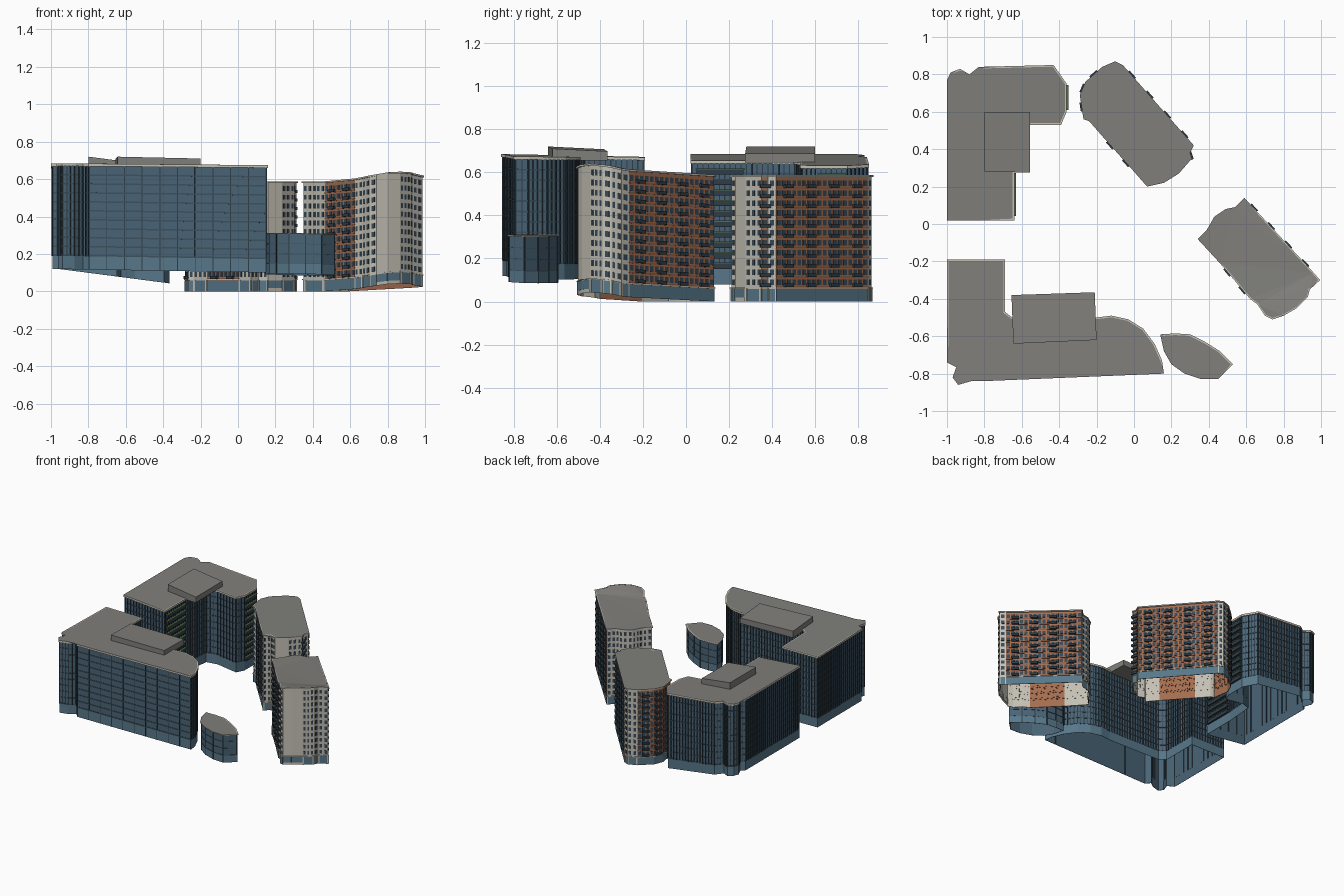
import bpy, bmesh
from mathutils import Vector

if "Cube" in bpy.data.objects:
    bpy.data.objects.remove(bpy.data.objects["Cube"])


def material(name, hexcode):
    m = bpy.data.materials.new(name)
    rgb = [(int(hexcode[i:i + 2], 16) / 255) ** 2.2 for i in (0, 2, 4)]
    m.diffuse_color = (*rgb, 1)
    m.use_nodes = True
    m.node_tree.nodes["Principled BSDF"].inputs["Base Color"].default_value = m.diffuse_color
    return m


GLASS = material("glass", "4b6475")
PODIUM = material("podium_glass", "587789")
FRAME = material("dark_frame", "333f48")
BAND = material("floor_band", "3f525f")
ROOF = material("roof_grey", "7f7e7a")
CREAM = material("cream", "c2beb2")
BRICK = material("brick", "a26c50")
LEDGE = material("brick_ledge", "8a5a43")
WINDOW = material("window", "3a4a57")
GREEN = material("green_trim", "56704a")


def make(name, verts, faces, mats, idx=None):
    me = bpy.data.meshes.new(name)
    me.from_pydata(verts, [], faces)
    for m in mats:
        me.materials.append(m)
    if idx:
        me.polygons.foreach_set("material_index", idx)
    ob = bpy.data.objects.new(name, me)
    bpy.context.collection.objects.link(ob)
    return ob


def normal(a, b):
    d = (b - a).normalized()
    return Vector((d.y, -d.x))


def offset(pts, d):
    out = []
    for i, p in enumerate(pts):
        n1, n2 = normal(pts[i - 1], p), normal(p, pts[(i + 1) % len(pts)])
        out.append(p + (n1 + n2) * d / max(1 + n1.dot(n2), 0.5))
    return out


class Building:
    """Outline plus bottom and top height functions; t runs 0..1 up the wall."""

    def __init__(self, name, pts, zb, zt, inset):
        self.name, self.zb, self.zt = name, zb, zt
        self.edge_pts = [Vector(p) for p in pts]
        self.pts = offset(self.edge_pts, -inset)
        self.n = len(pts)

    def z(self, p, t):
        b = self.zb(p.x, p.y)
        return b + t * (self.zt(p.x, p.y) - b)

    def walls(self, mats, idx):
        n = self.n
        v = [(p.x, p.y, self.z(p, t)) for t in (0, 1) for p in self.pts]
        f = [(i, (i + 1) % n, (i + 1) % n + n, i + n) for i in range(n)]
        make(self.name + "_walls", v, f, mats, idx)

    def roof(self):
        bm = bmesh.new()
        f = bm.faces.new([bm.verts.new((p.x, p.y, self.z(p, 1))) for p in self.edge_pts])
        bmesh.ops.triangulate(bm, faces=[f])
        ob = make(self.name + "_roof", [], [], [ROOF])
        bm.to_mesh(ob.data)
        bm.free()

    def rings(self, part, spans, out, mat):
        # closed horizontal belts running round the outline
        v, f, n = [], [], self.n
        outer = offset(self.pts, out)
        for t0, t1 in spans:
            k = len(v)
            for loop, t in ((self.pts, t0), (outer, t0), (outer, t1), (self.pts, t1)):
                v += [(q.x, q.y, self.z(p, t)) for p, q in zip(self.pts, loop)]
            for i in range(n):
                j = (i + 1) % n
                f += [(k + r * n + i, k + r * n + j, k + r * n + n + j, k + r * n + n + i) for r in range(3)]
        make(self.name + "_" + part, v, f, [mat])

    def boxes(self, part, items, mat):
        # items: edge index, s0, s1, t0, t1, depth
        v, f = [], []
        for e, s0, s1, t0, t1, d in items:
            a, b = self.pts[e], self.pts[(e + 1) % self.n]
            nn = normal(a, b)
            k = len(v)
            for t in (t0, t1):
                for s, o in ((s0, -0.001), (s1, -0.001), (s1, d), (s0, d)):
                    p = a.lerp(b, s) + nn * o
                    v.append((p.x, p.y, self.z(a, t) * (1 - s) + self.z(b, t) * s))
            f += [tuple(k + c for c in q) for q in
                  ((0, 1, 2, 3), (7, 6, 5, 4), (3, 2, 6, 7), (0, 3, 7, 4), (2, 1, 5, 6))]
        make(self.name + "_" + part, v, f, [mat])

    def length(self, e):
        return (self.pts[(e + 1) % self.n] - self.pts[e]).length


def office(name, pts, zb, zt, floors, base, pitch, plain=(), green=()):
    b = Building(name, pts, zb, zt, 0.009)
    b.walls([GLASS], None)
    b.roof()
    b.rings("cornice", [(0.975, 1)], 0.009, CREAM)
    b.rings("podium", [(0, base)], 0.002, PODIUM)
    step = (0.97 - base) / floors
    b.rings("floor_bands", [(base + i * step, base + i * step + 0.014) for i in range(floors)], 0.003, BAND)
    # vertical mullions
    fins = []
    for e in range(b.n):
        L = b.length(e)
        wide = 4 if e in plain else 1
        c = max(1, round(L / (pitch * wide)))
        w = 0.0025 / L
        fins += [(e, max(0, i / c - w), min(1, i / c + w), base if e not in plain else 0,
                  0.975, 0.003 if e in plain else 0.006) for i in range(c + 1)]
    b.boxes("mullions", fins, FRAME)
    # balconies with green trim
    if green:
        lv = [base + i * step for i in range(floors)]
        b.boxes("balcony_rails", [(e, .08, .95, t, t + step * .5, 0.016) for e in green for t in lv], FRAME)
        b.boxes("balcony_trim", [(e, .06, .97, t + step * .5, t + step * .6, 0.018) for e in green for t in lv], GREEN)


def tower(name, pts, zb, zt, code, floors=11, base=0.11):
    b = Building(name, pts, zb, zt, 0.007)
    b.walls([CREAM, BRICK], [1 if c == "B" else 0 for c in code])
    b.roof()
    b.rings("cornice", [(0.985, 1)], 0.007, CREAM)
    b.rings("base_ledge", [(base - 0.008, base)], 0.005, CREAM)
    step = (0.97 - base) / floors
    wins, ledges, bal, piers, shop = [], [], [], [], []
    for e, c in enumerate(code):
        L = b.length(e)
        if c == "P":
            shop.append((e, 0, 1, 0.03, base - 0.01, 0.002))
            continue
        n = max(1, round(L / 0.031))
        hw = (0.34 if c == "B" else 0.25) / n
        n_bal = max(1, round(L / 0.13))
        for f in range(floors):
            t = base + f * step
            wins += [(e, (i + .5) / n - hw, (i + .5) / n + hw, t + step * .25, t + step * .82, 0.002) for i in range(n)]
            if c == "B":
                ledges.append((e, 0, 1, t, t + step * .12, 0.003))
                bal += [(e, (i + .5) / n_bal - .025 / L, (i + .5) / n_bal + .025 / L,
                         t + step * .05, t + step * .4, 0.015) for i in range(n_bal)]
        shop.append((e, 0, 1, 0, base - 0.01, 0.002))
        if c == "W":
            piers += [(e, 0, .12, 0, base, 0.004), (e, .88, 1, 0, base, 0.004)]
    b.boxes("windows", wins, WINDOW)
    b.boxes("ledges", ledges, LEDGE)
    b.boxes("balconies", bal, FRAME)
    b.boxes("shopfront", shop, PODIUM)
    b.boxes("piers", piers, CREAM)


def penthouse(name, pts, bottom, top):
    n = len(pts)
    v = [(x, y, h(x, y)) for h in (bottom, top) for x, y in pts]
    f = [(3, 2, 1, 0), (4, 5, 6, 7)] + [(i, (i + 1) % n, (i + 1) % n + n, i + n) for i in range(n)]
    make(name, v, f, [ROOF])


# back left L-shaped office block
office("back_office",
       [(-1, .69), (-1, .02), (-.64, .02), (-.64, .28), (-.62, .5), (-.55, .53), (-.39, .53), (-.36, .60),
        (-.36, .75), (-.43, .85), (-.83, .84), (-.88, .80), (-.93, .83), (-.98, .81), (-1, .77), (-.97, .71)],
       lambda x, y: .125 - .13 * (x + 1), lambda x, y: .685 - .085 * (x + 1),
       10, 0.125, 0.024, green=(2, 7))
penthouse("back_penthouse", [(-.80, .28), (-.555, .275), (-.555, .60), (-.80, .60)],
          lambda x, y: .645, lambda x, y: .72 - .13 * (x + .8))

# front left office block with curved end
office("front_office",
       [(-1, -.19), (-1, -.74), (-.95, -.765), (-.97, -.82), (-.94, -.86), (-.87, -.84), (-.83, -.81),
        (-.80, -.84), (.16, -.80), (.15, -.73), (.11, -.64), (.05, -.56), (-.03, -.51), (-.12, -.49),
        (-.2, -.5), (-.65, -.5), (-.69, -.47), (-.69, -.19)],
       lambda x, y: .12 - .017 * (x + 1), lambda x, y: .685 - .008 * (x + 1) - .02 * (y + .86),
       10, 0.125, 0.024, plain=(7,))
penthouse("front_penthouse", [(-.645, -.64), (-.2, -.62), (-.21, -.365), (-.655, -.38)],
          lambda x, y: .655, lambda x, y: .72 - .02 * (x + .65) - .05 * (y + .64))

# low leaf-shaped pavilion
office("pavilion",
       [(.14, -.59), (.16, -.68), (.20, -.75), (.27, -.80), (.36, -.83), (.45, -.83), (.53, -.75),
        (.46, -.68), (.38, -.63), (.30, -.59), (.22, -.585)],
       lambda x, y: .10 - .03 * (x - .14) - .04 * (y + .83), lambda x, y: .315 - .02 * (x - .14) - .02 * (y + .83),
       3, 0.25, 0.05, plain=range(11))

# back right apartment tower
tower("back_tower",
      [(-.29, .69), (-.27, .56), (-.24, .55), (-.17, .47), (0, .28), (.07, .20), (.11, .24), (.16, .22),
       (.24, .27), (.31, .35), (.30, .38), (.32, .42), (-.06, .85), (-.10, .87), (-.17, .84), (-.26, .76)],
      lambda x, y: 0, lambda x, y: .588, "BWWBWWWPWBWBWWBB")


# front right apartment tower, its curved end swept up
def swell(x, y):
    u, v = .68 * x - .73 * y, .73 * x + .68 * y
    return .052 * min(1, max(0, (u - .6) / .3)) * max(0, 1 - ((v - .33) / .3) ** 2)


tower("front_tower",
      [(.34, -.08), (.46, -.21), (.62, -.40), (.66, -.43), (.70, -.49), (.74, -.51), (.80, -.49), (.87, -.45),
       (.93, -.39), (.94, -.35), (.995, -.30), (.96, -.26), (.59, .14), (.54, .09), (.49, .08), (.43, .04), (.39, -.03)],
      lambda x, y: .8 * swell(x, y), lambda x, y: .588 + swell(x, y), "WBWWWPPWWWWBWWWWW")
